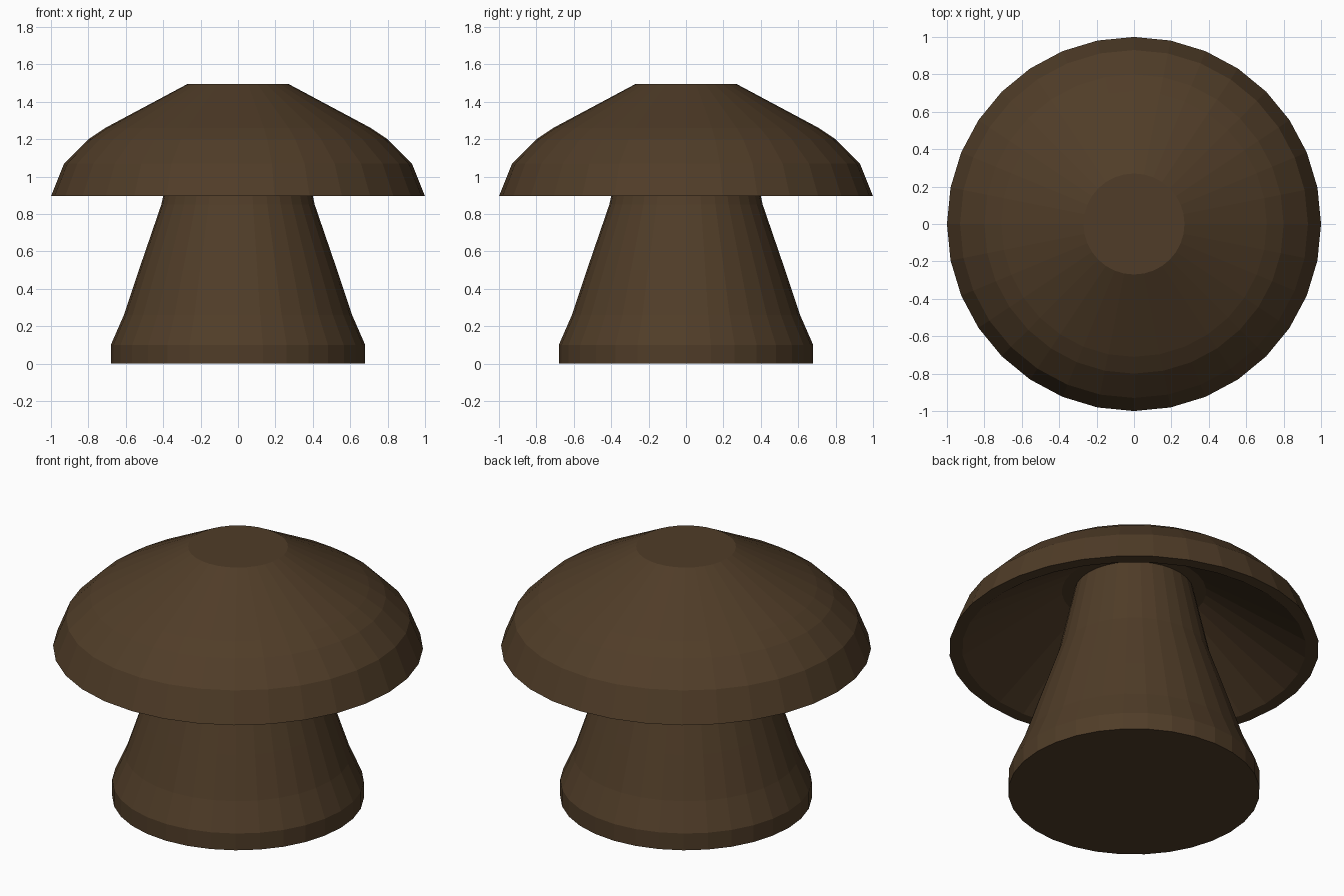
import bpy, bmesh, math

if "Cube" in bpy.data.objects:
    bpy.data.objects.remove(bpy.data.objects["Cube"])

SIDES = 32

brown = bpy.data.materials.new("dark brown")
brown.diffuse_color = (0.080, 0.046, 0.021, 1.0)
brown.use_nodes = True
brown.node_tree.nodes["Principled BSDF"].inputs["Base Color"].default_value = brown.diffuse_color


def lathe(name, profile):
    """Revolve (radius, z) points around z; close the first and last ring if open."""
    bm = bmesh.new()
    rings = []
    for r, z in profile:
        rings.append([bm.verts.new((r * math.cos(a), r * math.sin(a), z))
                      for a in (2 * math.pi * i / SIDES for i in range(SIDES))])
    for lower, upper in zip(rings, rings[1:]):
        for i in range(SIDES):
            j = (i + 1) % SIDES
            bm.faces.new((lower[i], lower[j], upper[j], upper[i]))
    bm.faces.new(rings[0])
    bm.faces.new(rings[-1])
    bmesh.ops.recalc_face_normals(bm, faces=bm.faces)
    mesh = bpy.data.meshes.new(name)
    bm.to_mesh(mesh)
    bm.free()
    mesh.materials.append(brown)
    obj = bpy.data.objects.new(name, mesh)
    bpy.context.collection.objects.link(obj)
    return obj


# Flared stem, running up into the hollow cap
lathe("stem", [(0.68, 0.0), (0.68, 0.10), (0.61, 0.26), (0.53, 0.50),
               (0.41, 0.85), (0.32, 1.255)])

# Cap: hollow underside, flat rim, rounded shoulder and flat top
lathe("cap", [(0.39, 1.25), (0.93, 0.895), (1.0, 0.895), (0.93, 1.07),
              (0.80, 1.20), (0.71, 1.26), (0.27, 1.495)])
